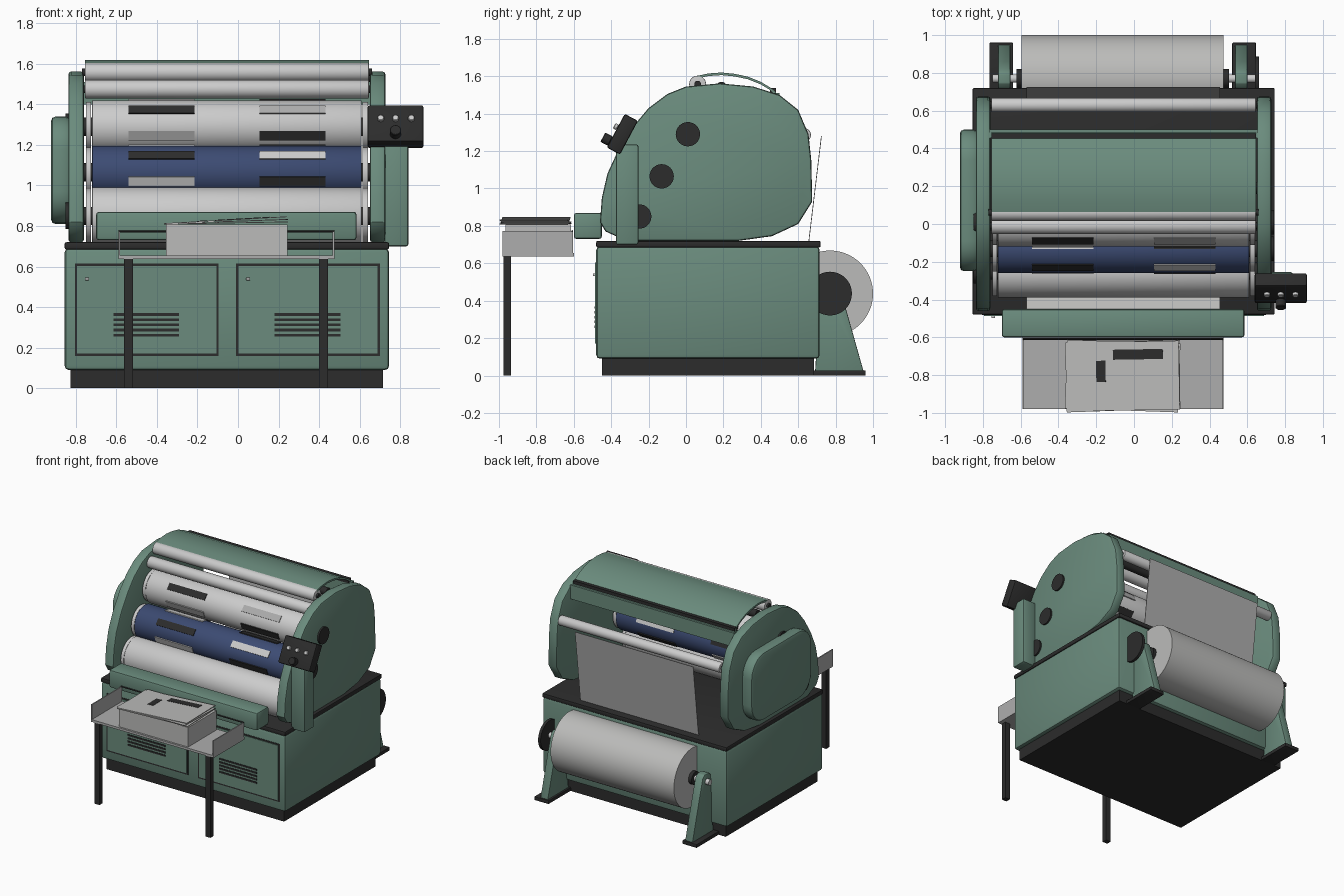
import bpy, bmesh
from math import radians, sin, cos, pi
from mathutils import Matrix, Vector

cube = bpy.data.objects.get("Cube")
if cube:
    bpy.data.objects.remove(cube, do_unlink=True)


def material(name, rgb, rough=0.6):
    m = bpy.data.materials.new(name)
    m.use_nodes = True
    m.diffuse_color = (*rgb, 1)
    node = m.node_tree.nodes["Principled BSDF"]
    node.inputs["Base Color"].default_value = (*rgb, 1)
    node.inputs["Roughness"].default_value = rough
    return m


GREEN = material("machine green", (0.145, 0.26, 0.205))
BLACK = material("black", (0.025, 0.025, 0.025))
SILVER = material("silver", (0.6, 0.6, 0.6))
NAVY = material("navy blue", (0.045, 0.07, 0.17))
PAPER = material("paper", (0.5, 0.5, 0.49))
GREY = material("tray grey", (0.42, 0.42, 0.42))

MID = -0.055  # centre of the machine body across x


def finish(name, bm, mat, bevel=0.0, segments=2, matrix=None):
    bmesh.ops.recalc_face_normals(bm, faces=bm.faces)
    if bevel:
        sharp = [e for e in bm.edges if e.calc_face_angle(0) > radians(40)]
        bmesh.ops.bevel(bm, geom=sharp, offset=bevel, segments=segments,
                        affect='EDGES', profile=0.5, clamp_overlap=True)
    me = bpy.data.meshes.new(name)
    bm.to_mesh(me)
    bm.free()
    me.materials.append(mat)
    me.shade_smooth()
    me.set_sharp_from_angle(angle=radians(32))
    ob = bpy.data.objects.new(name, me)
    bpy.context.collection.objects.link(ob)
    if matrix:
        ob.matrix_world = matrix
    return ob


def box(name, x, y, z, mat, bevel=0.0, matrix=None):
    """Box between (min, max) pairs; with a matrix the pairs are local."""
    bm = bmesh.new()
    bmesh.ops.create_cube(bm, size=1)
    for v in bm.verts:
        v.co = Vector([(a + b) / 2 + c * (b - a) for c, (a, b) in zip(v.co, (x, y, z))])
    return finish(name, bm, mat, bevel, 2, matrix)


def prism(name, profile, x0, x1, mat, bevel=0.0):
    """Side profile of (y, z) points extruded along x."""
    bm = bmesh.new()
    face = bm.faces.new([bm.verts.new((x0, y, z)) for y, z in profile])
    ext = bmesh.ops.extrude_face_region(bm, geom=[face])
    bmesh.ops.translate(bm, vec=(x1 - x0, 0, 0),
                        verts=[g for g in ext["geom"] if isinstance(g, bmesh.types.BMVert)])
    return finish(name, bm, mat, bevel)


def cyl(name, x0, x1, y, z, r, mat, sides=48, bevel=0.0):
    """Cylinder lying along x."""
    ring = [(y + r * cos(2 * pi * i / sides), z + r * sin(2 * pi * i / sides))
            for i in range(sides)]
    return prism(name, ring, x0, x1, mat, bevel)


def rounded(y0, y1, z0, z1, r, steps=6):
    pts = []
    corners = ((y1 - r, z1 - r), (y0 + r, z1 - r), (y0 + r, z0 + r), (y1 - r, z0 + r))
    for k, (cy, cz) in enumerate(corners):
        for i in range(steps + 1):
            a = pi / 2 * (k + i / steps)
            pts.append((cy + r * cos(a), cz + r * sin(a)))
    return pts


# Base cabinet
box("plinth", (-0.825, 0.715), (-0.45, 0.685), (0, 0.1), BLACK)
box("cabinet", (-0.855, 0.745), (-0.48, 0.715), (0.09, 0.69), GREEN, 0.02)
box("deck", (-0.855, 0.745), (-0.48, 0.72), (0.685, 0.72), BLACK, 0.008)

# Cabinet doors with seams, vents and latches
for side, x0 in (("right", -0.805), ("left", -0.01)):
    box(side + "_door_seam", (x0, x0 + 0.71), (-0.482, -0.47), (0.16, 0.615), BLACK)
    box(side + "_door", (x0 + 0.012, x0 + 0.698), (-0.486, -0.47), (0.172, 0.603), GREEN)
    for i in range(5):
        z = 0.255 + i * 0.0255
        box(side + "_vent_slot", (x0 + 0.19, x0 + 0.515), (-0.49, -0.48), (z, z + 0.013), BLACK)
    box(side + "_door_latch", (x0 + 0.05, x0 + 0.07), (-0.498, -0.48), (0.532, 0.545), SILVER, 0.003)

# Side frames
frame = [(-0.46, 0.82), (-0.45, 0.95), (-0.42, 1.08), (-0.36, 1.21), (-0.28, 1.335),
         (-0.2, 1.43), (-0.1, 1.505), (0, 1.545), (0.18, 1.562), (0.36, 1.545),
         (0.5, 1.5), (0.6, 1.42), (0.655, 1.29), (0.67, 1.15), (0.675, 0.93),
         (0.6, 0.81), (0.46, 0.745), (0.28, 0.72), (-0.32, 0.72), (-0.43, 0.77)]
prism("left_frame", frame, 0.65, 0.727, GREEN, 0.014)
prism("right_frame", frame, -0.837, -0.76, GREEN, 0.014)
prism("drive_cover", rounded(-0.25, 0.5, 0.81, 1.34, 0.16), -0.922, -0.83, GREEN, 0.022)

# Printing cylinders with end rings, shafts, hubs and plates
cylinders = (("plate_cylinder", 0.01, 1.29, 0.13, SILVER),
             ("blanket_cylinder", -0.13, 1.065, 0.13, NAVY),
             ("impression_cylinder", -0.25, 0.85, 0.14, SILVER))
for name, y, z, r, mat in cylinders:
    cyl(name, -0.72, 0.61, y, z, r, mat, 64, 0.004)
    for side, a, b in (("left", 0.615, 0.64), ("right", -0.75, -0.725)):
        cyl(f"{name}_{side}_ring", a, b, y, z, r - 0.008, SILVER, 64)
    cyl(name + "_shaft", -0.77, 0.66, y, z, 0.045, BLACK, 24)
    cyl(name + "_left_hub", 0.72, 0.74, y, z, 0.065, BLACK, 32)
    cyl(name + "_right_hub", -0.85, -0.83, y, z, 0.065, BLACK, 32)

for name, y, z, r, mat in cylinders[:2]:
    for k in range(6):
        turn = radians(-20 + 60 * k)
        place = Matrix.Translation((0, y, z)) @ Matrix.Rotation(-turn, 4, 'X')
        for j, x0 in enumerate((-0.54, 0.107)):
            colour = BLACK if (k + j) % 2 else GREY if mat is SILVER else SILVER
            box(name + "_printing_plate", (x0, x0 + 0.325), (-r - 0.004, -r + 0.005),
                (-0.025, 0.025), colour, 0, place)

# Guide rollers
for name, y, z, r in (("top_roller", 0.062, 1.558, 0.045), ("ink_roller", -0.008, 1.475, 0.045),
                      ("rear_roller", 0.63, 1.285, 0.038)):
    cyl(name, -0.755, 0.645, y, z, r, SILVER, 32, 0.003)
    cyl(name + "_shaft", -0.77, 0.66, y, z, 0.018, BLACK, 16)
cyl("hood_rod", -0.755, 0.65, 0.19, 1.54, 0.03, BLACK, 24)

# Curved hood with its rail and cross bar
arc = [(0.06, 1.602), (0.12, 1.615), (0.19, 1.62), (0.26, 1.613), (0.33, 1.598),
       (0.4, 1.57), (0.45, 1.54), (0.49, 1.505)]
prism("hood", arc + [(y, z - 0.014) for y, z in reversed(arc)], -0.755, 0.645, GREEN)
box("hood_rail", (-0.755, 0.645), (0.45, 0.48), (1.505, 1.538), BLACK)
box("hood_cross_bar", (-0.765, 0.655), (0.455, 0.5), (1.4, 1.51), GREEN)

# Paper web, rear and front
prism("rear_web", [(0.655, 0.72), (0.659, 0.72), (0.726, 1.28), (0.722, 1.28)], -0.57, 0.455, GREY)
prism("front_web", [(-0.46, 0.835), (-0.46, 0.84), (-0.37, 0.81), (-0.37, 0.805)], -0.57, 0.455, PAPER)

# Control box on its post
box("control_post", (0.722, 0.84), (-0.375, -0.255), (0.7, 1.235), GREEN, 0.01)
tilt = Matrix.Translation((0.777, -0.34, 1.29)) @ Matrix.Rotation(radians(-28), 4, 'X')
box("control_box", (-0.138, 0.138), (-0.04, 0.04), (-0.102, 0.102), BLACK, 0.01, tilt)


def knob(name, x, z, r, depth, mat):
    bm = bmesh.new()
    bmesh.ops.create_cone(bm, cap_ends=True, segments=20, radius1=r, radius2=r, depth=depth)
    place = tilt @ Matrix.Translation((x, -0.04 - depth / 2, z)) @ Matrix.Rotation(pi / 2, 4, 'X')
    finish(name, bm, mat, 0.003, 1, place)


for x in (-0.073, 0.0, 0.078):
    knob("control_button", x, 0.02, 0.016, 0.02, SILVER)
knob("control_knob_stem", 0, -0.063, 0.014, 0.03, BLACK)
knob("control_knob", 0, -0.063, 0.028, 0.045, BLACK)

# Delivery unit, tray and legs
box("delivery_unit", (-0.7, 0.585), (-0.6, -0.45), (0.73, 0.87), GREEN, 0.014)
box("tray_floor", (-0.59, 0.475), (-0.98, -0.6), (0.637, 0.655), GREY)
for side, x0 in (("right", -0.59), ("left", 0.467)):
    box(side + "_tray_wall", (x0, x0 + 0.008), (-0.98, -0.605), (0.645, 0.772), GREY)
for side, x0 in (("right", -0.562), ("left", 0.4)):
    box(side + "_tray_leg", (x0, x0 + 0.043), (-0.975, -0.935), (0, 0.64), BLACK)
cyl("tray_rear_rod", -0.59, 0.475, -0.608, 0.772, 0.005, BLACK, 8)

# Printed stack with loose top sheets
box("printed_stack", (-0.355, 0.243), (-0.965, -0.615), (0.655, 0.808), PAPER)
for i, (turn, lift) in enumerate(((2, -1), (-2, -2), (1, -3.2))):
    place = (Matrix.Translation((-0.06, -0.805, 0.815 + 0.007 * i))
             @ Matrix.Rotation(radians(turn), 4, 'Z') @ Matrix.Rotation(radians(lift), 4, 'Y'))
    box("loose_sheet", (-0.3, 0.3), (-0.182, 0.182), (-0.002, 0.002), PAPER, 0, place)
box("headline_block", (-0.05, 0.215), (0.087, 0.14), (0, 0.004), BLACK, 0, place)
box("picture_block", (-0.14, -0.09), (-0.03, 0.083), (0, 0.004), BLACK, 0, place)

# Paper reel with axle and brake disc
REEL = (0.77, 0.438)
cyl("paper_reel", -0.595, 0.475, *REEL, 0.23, PAPER, 64)
cyl("reel_axle", -0.75, 0.65, *REEL, 0.022, SILVER, 24)
cyl("reel_brake_disc", 0.64, 0.662, *REEL, 0.117, BLACK, 40)
for side, s in (("left", 1), ("right", -1)):
    mid = -0.06
    collar = sorted((mid + s * 0.535, mid + s * 0.562))
    cyl(side + "_reel_collar", *collar, *REEL, 0.05, BLACK, 24)
    arm = sorted((mid + s * 0.595, mid + s * 0.66))
    prism(side + "_reel_stand", [(0.69, 0.02), (0.95, 0.02), (0.86, 0.34), (0.82, 0.475),
                                 (0.795, 0.497), (0.745, 0.497), (0.72, 0.475)], *arm, GREEN, 0.005)
    foot = sorted((mid + s * 0.58, mid + s * 0.705))
    box(side + "_stand_foot", foot, (0.68, 0.96), (0, 0.028), BLACK, 0.004)
